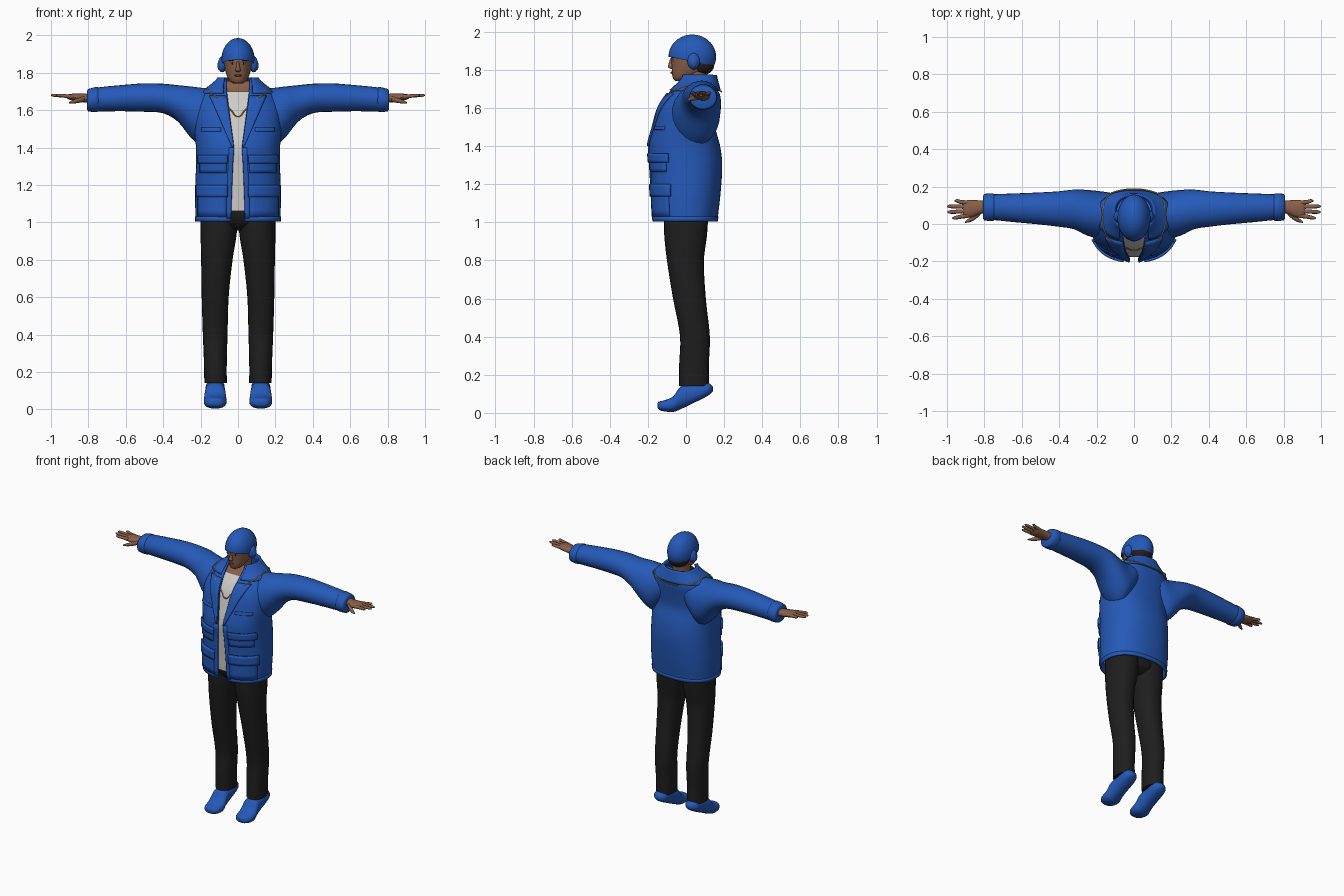
import bpy, bmesh, math
from mathutils import Vector

if "Cube" in bpy.data.objects:
    bpy.data.objects.remove(bpy.data.objects["Cube"])


def material(name, rgb):
    m = bpy.data.materials.new(name)
    m.diffuse_color = (*rgb, 1)
    m.use_nodes = True
    m.node_tree.nodes["Principled BSDF"].inputs["Base Color"].default_value = m.diffuse_color
    return m


BLUE = material("jacket_blue", (0.018, 0.10, 0.48))
BLACK = material("trouser_black", (0.013, 0.013, 0.013))
SKIN = material("skin", (0.25, 0.115, 0.065))
SHIRT = material("shirt_grey", (0.62, 0.61, 0.59))
HAIR = material("hair_dark", (0.02, 0.012, 0.01))
GOLD = material("gold", (0.55, 0.36, 0.08))
LIPS = material("lips", (0.17, 0.06, 0.045))
EYE = material("eye_white", (0.5, 0.47, 0.43))


def at(rows, s):
    """Smoothly interpolated row at position s."""
    i = max(0, min(len(rows) - 2, sum(r[0] <= s for r in rows) - 1))
    a, b = rows[i], rows[i + 1]
    p, q = rows[max(i - 1, 0)], rows[min(i + 2, len(rows) - 1)]
    h = b[0] - a[0]
    u = max(0, min(1, (s - a[0]) / h))
    out = []
    for k in range(1, len(a)):
        ma = (b[k] - p[k]) / (b[0] - p[0]) * h
        mb = (q[k] - a[k]) / (q[0] - a[0]) * h
        out.append((2*u**3 - 3*u*u + 1) * a[k] + (u**3 - 2*u*u + u) * ma
                   + (3*u*u - 2*u**3) * b[k] + (u**3 - u*u) * mb)
    return out


def finish(name, bm, mat, mirror=False, thick=0, angle=50):
    bmesh.ops.recalc_face_normals(bm, faces=bm.faces)
    me = bpy.data.meshes.new(name)
    bm.to_mesh(me)
    bm.free()
    me.shade_smooth()
    me.set_sharp_from_angle(angle=math.radians(angle))
    me.materials.append(mat)
    ob = bpy.data.objects.new(name, me)
    bpy.context.collection.objects.link(ob)
    if thick:
        s = ob.modifiers.new("thickness", 'SOLIDIFY')
        s.thickness, s.offset = thick, 0
    if mirror:
        ob.modifiers.new("mirror", 'MIRROR').use_mirror_merge = False
    return ob


def skin_rings(bm, rings, closed):
    vs = [[bm.verts.new(p) for p in r] for r in rings]
    n = len(rings[0])
    for a, b in zip(vs, vs[1:]):
        for j in range(n if closed else n - 1):
            k = (j + 1) % n
            bm.faces.new((a[j], a[k], b[k], b[j]))
    if closed:
        bm.faces.new(vs[0])
        bm.faces.new(vs[-1])


def sgnpow(v, e):
    return math.copysign(abs(v) ** e, v)


def loft(name, rows, axis, mat, mirror=False, sub=3, n=20, power=2.0):
    """Elliptical sections (s, c1, c2, r1, r2) along an axis."""
    rings = []
    for a, b in zip(rows, rows[1:]):
        for i in range(sub):
            rings.append(a[0] + (b[0] - a[0]) * i / sub)
    rings.append(rows[-1][0])
    bm, out = bmesh.new(), []
    for s in rings:
        c1, c2, r1, r2 = at(rows, s)
        ring = []
        for j in range(n):
            t = math.tau * j / n
            p = [c1 + r1 * sgnpow(math.cos(t), 2 / power), c2 + r2 * sgnpow(math.sin(t), 2 / power)]
            p.insert("xyz".index(axis), s)
            ring.append(Vector(p))
        out.append(ring)
    skin_rings(bm, out, True)
    return finish(name, bm, mat, mirror)


# Torso surface: z, centre y, half width, half depth, half opening
TORSO = [(1.01, -.005, .222, .165, .037), (1.15, 0, .225, .176, .033), (1.30, 0, .22, .185, .027),
         (1.40, -.008, .22, .182, .022), (1.50, -.008, .228, .157, .034), (1.60, .01, .225, .147, .047),
         (1.68, .04, .195, .127, .057), (1.73, .058, .135, .098, .062), (1.765, .062, .095, .085, .062)]


def surf(z, t, off=0.0):
    """Point on the torso; t = 0 is the front, pi the back."""
    cy, rx, ry, _ = at(TORSO, z)
    return Vector(((rx + off) * sgnpow(math.sin(t), .86), cy - (ry + off) * sgnpow(math.cos(t), .86), z))


def t_of_x(z, x):
    return math.asin(min(1, x / at(TORSO, z)[1]) ** (1 / .86))


def panel(name, z0, z1, lo, hi, off, mat, thick=0, mirror=False, nz=10, nt=10):
    """Patch of the torso surface between angle limits lo(z), hi(z)."""
    bm, rings = bmesh.new(), []
    for i in range(nz + 1):
        z = z0 + (z1 - z0) * i / nz
        a, b = lo(z), hi(z)
        rings.append([surf(z, a + (b - a) * j / nt, off) for j in range(nt + 1)])
    skin_rings(bm, rings, False)
    return finish(name, bm, mat, mirror, thick)


def opening(z):
    return t_of_x(z, at(TORSO, z)[3])


# Jacket body, shirt, bare chest
panel("jacket_body", 1.01, 1.765, opening, lambda z: math.tau - opening(z), 0, BLUE, .01, nz=36, nt=48)
panel("jacket_hem", 1.005, 1.03, opening, lambda z: math.tau - opening(z), .002, BLUE, .012, nz=2, nt=48)
panel("shirt", 1.06, 1.70, lambda z: -.9, lambda z: .9, -.014, SHIRT, nz=24)
panel("chest", 1.62, 1.755, lambda z: -1, lambda z: 1, -.022, SKIN)

# Lapels and collar
panel("lapel", 1.40, 1.675, opening,
      lambda z: t_of_x(z, .03 + .115 * (z - 1.40) / .275), .010, BLUE, .012, True, nz=14, nt=5)
panel("collar", 1.69, 1.772, lambda z: opening(z) + .08,
      lambda z: math.tau - opening(z) - .08, .009, BLUE, .014, nz=6, nt=40)

# Pockets with flaps
for label, z0, z1, x0, x1, off in [("waist_pocket", 1.265, 1.34, .06, .195, .006),
                                   ("waist_pocket_flap", 1.315, 1.36, .052, .203, .011),
                                   ("hip_pocket", 1.03, 1.165, .06, .205, .007),
                                   ("hip_pocket_flap", 1.135, 1.20, .052, .21, .012),
                                   ("chest_pocket", 1.485, 1.505, .09, .19, .004)]:
    panel(label, z0, z1, lambda z: t_of_x(z, x0), lambda z: t_of_x(z, x1), off, BLUE, .013, True, nz=4, nt=8)
panel("front_placket", 1.02, 1.40, opening, lambda z: opening(z) + .10, .004, BLUE, .012, True, nt=3)

# Sleeves and cuffs
loft("sleeve", [(.06, .06, 1.63, .08, .09), (.12, .055, 1.595, .11, .125), (.18, .05, 1.56, .125, .158),
                (.25, .06, 1.588, .122, .138), (.32, .078, 1.635, .106, .098), (.40, .08, 1.662, .095, .079),
                (.50, .083, 1.667, .086, .076), (.62, .086, 1.664, .078, .07), (.75, .09, 1.657, .069, .064),
                (.80, .09, 1.653, .066, .057)], 'x', BLUE, True, n=24)
loft("cuff", [(.745, .09, 1.657, .067, .061), (.752, .09, 1.657, .073, .067), (.80, .09, 1.653, .071, .060),
              (.806, .09, 1.653, .062, .052)], 'x', BLUE, True, sub=2, n=24)

# Hands: palm, four fingers, thumb
loft("palm", [(.78, .092, 1.662, .034, .026), (.82, .09, 1.664, .036, .024), (.86, .083, 1.667, .045, .021),
              (.90, .08, 1.671, .046, .016), (.915, .08, 1.672, .036, .009)], 'x', SKIN, True, n=14)
for i, (y0, y1, tip) in enumerate([(.045, .032, .972), (.069, .064, .998), (.092, .094, 1.0), (.113, .124, .96)]):
    loft("finger_%d" % (i + 1), [(.885, y0, 1.671, .012, .012), (.93, (y0 + y1) / 2, 1.676, .011, .010),
                                 (tip - .012, y1, 1.679, .009, .008), (tip, y1, 1.679, .003, .003)],
         'x', SKIN, True, n=10)
loft("thumb", [(.82, .064, 1.66, .015, .015), (.85, .04, 1.652, .016, .014), (.88, .021, 1.645, .012, .010),
               (.903, .010, 1.64, .004, .004)], 'x', SKIN, True, n=10)

# Trousers
loft("trouser_leg", [(.14, .12, .042, .06, .078), (.25, .121, .042, .061, .078), (.40, .122, .047, .066, .078),
                     (.60, .122, .018, .072, .086), (.80, .113, -.003, .084, .097), (.93, .104, -.002, .096, .112),
                     (1.04, .10, 0, .10, .117)], 'z', BLACK, True, sub=4, n=24, power=2.2)
loft("trouser_hips", [(.955, 0, 0, .08, .06), (.99, 0, 0, .16, .105), (1.04, 0, -.01, .195, .12),
                      (1.11, 0, -.01, .195, .12)], 'z', BLACK, n=28)

# Shoes, toes pointing down
loft("shoe", [(-.15, .122, .04, .015, .01), (-.142, .122, .038, .038, .022), (-.11, .122, .037, .057, .03),
              (-.065, .122, .047, .061, .042), (-.03, .122, .078, .056, .06), (.02, .122, .096, .052, .054),
              (.08, .122, .114, .051, .043), (.12, .122, .125, .043, .032), (.142, .122, .125, .015, .012)],
     'y', BLUE, True, n=22, power=2.4)

# Head and neck
HEAD = [(1.742, 0, -.035, .02, .022), (1.752, 0, -.02, .039, .047), (1.775, 0, .002, .055, .075),
        (1.80, 0, .02, .065, .094), (1.84, 0, .028, .073, .105), (1.88, 0, .03, .078, .11), (1.92, 0, .03, .07, .10)]
loft("head", HEAD, 'z', SKIN, n=28)
loft("neck", [(1.63, 0, .05, .075, .07), (1.70, 0, .05, .06, .062), (1.75, 0, .05, .055, .06),
              (1.81, 0, .055, .055, .065)], 'z', SKIN, n=24)
loft("nose", [(1.805, 0, -.072, .010, .008), (1.812, 0, -.08, .015, .014), (1.83, 0, -.078, .010, .014),
              (1.862, 0, -.074, .006, .008)], 'z', SKIN, n=12)


def ball(name, loc, size, mat, mirror=False, cut=None):
    bm = bmesh.new()
    bmesh.ops.create_uvsphere(bm, u_segments=28, v_segments=18, radius=1)
    for v in bm.verts:
        v.co = Vector(loc) + Vector(a * b for a, b in zip(v.co, size))
    if cut:
        bmesh.ops.bisect_plane(bm, geom=bm.verts[:] + bm.edges[:] + bm.faces[:],
                               plane_co=cut[0], plane_no=cut[1], clear_inner=True)
    return finish(name, bm, mat, mirror)


def face_y(x, z):
    _, cy, rx, ry = at(HEAD, z)
    return cy - ry * math.sqrt(max(0, 1 - (x / rx) ** 2))


# Facial details
for label, x, z, size, mat in [("eye", .03, 1.850, (.012, .004, .005), EYE),
                               ("pupil", .03, 1.850, (.005, .006, .005), HAIR),
                               ("eyebrow", .032, 1.866, (.019, .005, .004), HAIR)]:
    ball(label, (x, face_y(x, z), z), size, mat, True)
ball("mouth", (0, face_y(0, 1.785), 1.785), (.022, .008, .006), LIPS)
ball("hair", (0, .078, 1.825), (.071, .07, .055), HAIR)

# Cap, rim and ear pads
ball("cap", (0, .033, 1.868), (.089, .125, .117), BLUE, cut=((0, -.09, 1.868), (0, .2, 1)))
ball("cap_lining", (0, .033, 1.868), (.084, .118, .11), HAIR, cut=((0, -.09, 1.87), (0, .2, 1)))
ball("ear_pad", (.084, .04, 1.845), (.023, .032, .043), BLUE, True)
ball("ear_pad_disc", (.098, .04, 1.838), (.012, .02, .026), BLUE, True)

# Neck chain
half = [(0, 1.565, -.008), (.13, 1.60, -.006), (.42, 1.66, .014), (.9, 1.70, .018), (1.5, 1.722, .02),
        (2.3, 1.705, .02), (2.8, 1.69, .019)]
pts = [surf(z, t, o) for t, z, o in half] + [surf(1.685, math.pi, .019)]
pts += [Vector((-p.x, p.y, p.z)) for p in reversed(pts[1:-1])]
cu = bpy.data.curves.new("neck_chain", 'CURVE')
cu.dimensions, cu.bevel_depth, cu.bevel_resolution = '3D', .0035, 1
sp = cu.splines.new('BEZIER')
sp.bezier_points.add(len(pts) - 1)
for b, p in zip(sp.bezier_points, pts):
    b.co, b.handle_left_type, b.handle_right_type = p, 'AUTO', 'AUTO'
sp.use_cyclic_u, sp.resolution_u = True, 6
cu.materials.append(GOLD)
bpy.context.collection.objects.link(bpy.data.objects.new("neck_chain", cu))
